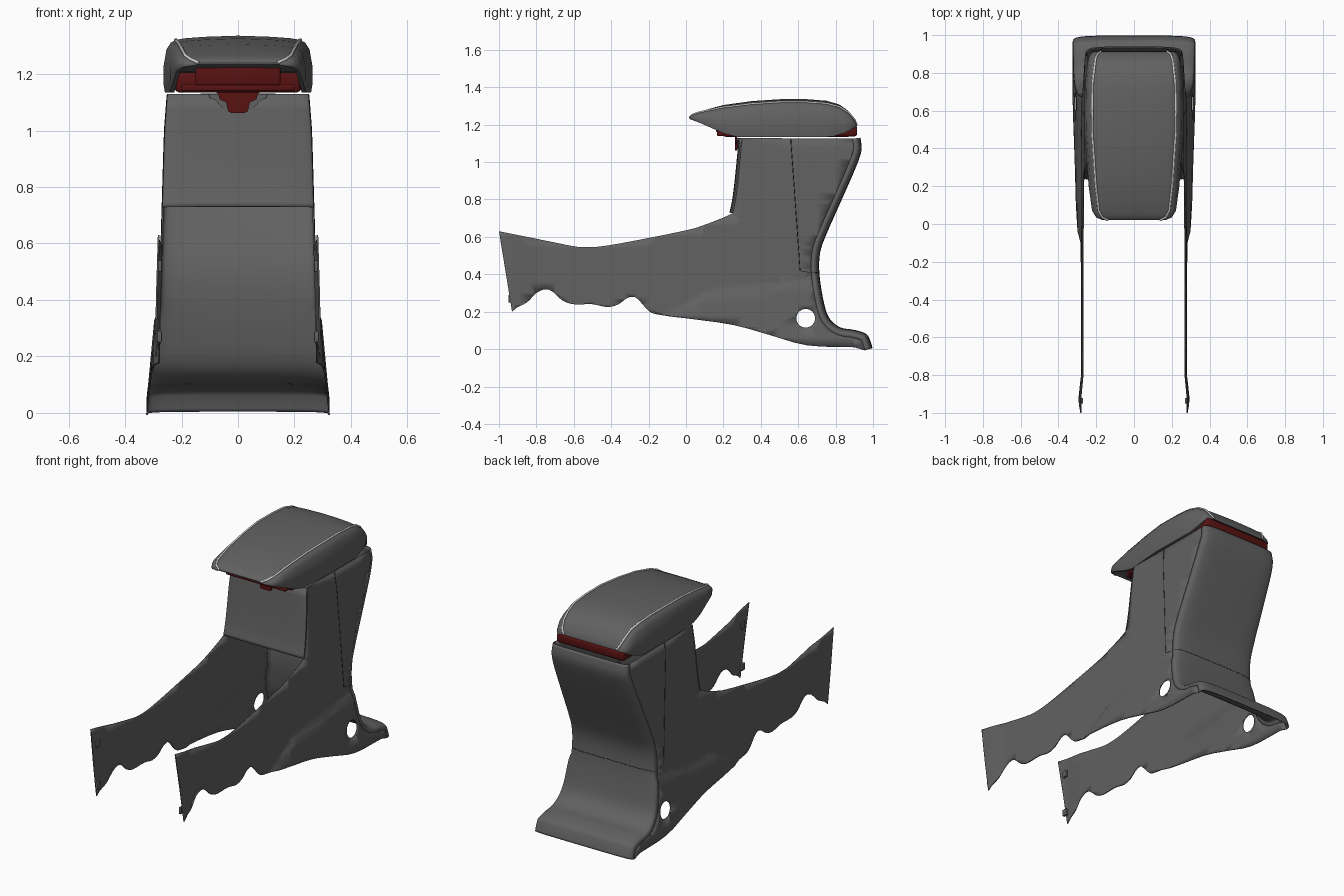
import bpy, bmesh, math
from mathutils import Vector

if "Cube" in bpy.data.objects:
    bpy.data.objects.remove(bpy.data.objects["Cube"])


def material(name, rgb):
    m = bpy.data.materials.new(name)
    m.use_nodes = True
    m.diffuse_color = (*rgb, 1)
    bsdf = m.node_tree.nodes["Principled BSDF"]
    bsdf.inputs["Base Color"].default_value = (*rgb, 1)
    bsdf.inputs["Roughness"].default_value = 0.6
    return m


GREY = material("charcoal grey", (0.12, 0.12, 0.12))
RED = material("dark red", (0.1, 0.006, 0.006))
SILVER = material("light grey", (0.6, 0.6, 0.6))
BLACK = material("seam black", (0.02, 0.02, 0.02))


def finish(name, bm, mat, angle=40):
    me = bpy.data.meshes.new(name)
    bm.to_mesh(me)
    bm.free()
    me.materials.append(mat)
    ob = bpy.data.objects.new(name, me)
    bpy.context.collection.objects.link(ob)
    bpy.ops.object.select_all(action="DESELECT")
    ob.select_set(True)
    bpy.context.view_layer.objects.active = ob
    bpy.ops.object.shade_smooth_by_angle(angle=math.radians(angle))
    return ob


def thicken(ob, t):
    mod = ob.modifiers.new("thickness", "SOLIDIFY")
    mod.thickness, mod.offset = t, 0


def clamp(v):
    return max(0.0, min(1.0, v))


def lerp(table, t):
    for (a, va), (b, vb) in zip(table, table[1:]):
        if t <= b:
            return va + (vb - va) * clamp((t - a) / (b - a))
    return table[-1][1]


def spline(pts, k=4):
    """Smooth curve through 2D points."""
    v = [Vector(p) for p in pts]
    v = [v[0] * 2 - v[1]] + v + [v[-1] * 2 - v[-2]]
    out = []
    for a, b, c, d in zip(v, v[1:], v[2:], v[3:]):
        for i in range(k):
            t = i / k
            out.append(0.5 * (2 * b + (c - a) * t + (2 * a - 5 * b + 4 * c - d) * t * t
                              + (3 * b - a - 3 * c + d) * t ** 3))
    return out + [v[-2]]


# Half width of the console body at a given y and z
WIDTH = [(0, .282), (.4, .276), (.73, .266), (1, .258), (1.13, .248)]
CREASE = [(-.12, .17), (.12, .32), (.7, .38), (1, .4)]


def half_width(y, z):
    d = lerp(CREASE, y) - z
    flare = clamp(d / .05) * (.013 + .027 * clamp(d / .35)) * clamp((y + .25) / .15)
    return lerp(WIDTH, z) + flare + .012 * clamp((-.8 - y) / .12)


def wrap(profile, r, steps=24):
    """Rows of points sweeping a profile from side to side with round corners."""
    rows = []
    for i, p in enumerate(profile):
        t = (profile[min(i + 1, len(profile) - 1)] - profile[max(i - 1, 0)]).normalized()
        n = Vector((-t.y, t.x))
        inner = p - n * r
        w = half_width(*inner)
        row = []
        for j in range(steps + 1):
            a = math.pi * j / steps
            c, s = math.cos(a), max(0, math.sin(a))
            q = inner + n * r * s ** .45
            row.append(Vector((math.copysign(w * abs(c) ** .45, c), q.x, q.y)))
        rows.append(row)
    return rows


def skin(name, rows, mat, closed=False):
    bm = bmesh.new()
    grid = [[bm.verts.new(p) for p in row] for row in rows]
    n = len(rows[0])
    for a, b in zip(grid, grid[1:]):
        for j in range(n if closed else n - 1):
            k = (j + 1) % n
            bm.faces.new((a[j], a[k], b[k], b[j]))
    if closed:
        bm.faces.new(grid[0])
        bm.faces.new(grid[-1])
    bmesh.ops.recalc_face_normals(bm, faces=bm.faces)
    return finish(name, bm, mat)


# Rear panel with kicked-out foot, and front wall of the tower
rear = spline([(.93, 1.13), (.935, 1.06), (.9, .96), (.83, .8), (.75, .62), (.715, .52),
               (.71, .41), (.73, .27), (.76, .17), (.82, .115), (.9, .1), (.96, .08),
               (.98, .05), (.995, .005)])
front = spline([(.235, .73), (.25, .8), (.265, .92), (.285, 1.13)])
rear_rows, front_rows = wrap(rear, .04), wrap(front, .015)
thicken(skin("rear_panel", rear_rows, GREY), .006)
thicken(skin("front_wall", front_rows, GREY), .006)

# Side panels: outline with a round hole, cut into a grid and bent to width
bottom = spline([(-.93, .2), (-.9, .225), (-.85, .25), (-.8, .3), (-.75, .32), (-.71, .305),
                 (-.66, .26), (-.6, .24), (-.5, .24), (-.42, .225), (-.36, .24), (-.32, .27),
                 (-.28, .28), (-.25, .26), (-.2, .205), (-.15, .185), (0, .165), (.25, .13),
                 (.45, .075), (.65, .02), (.9, .01)], 3)
rail_top = spline([(.2, .703), (.1, .665), (0, .635), (-.3, .575), (-.45, .55), (-.53, .545),
                   (-.6, .55), (-.8, .59), (-1, .63)])
outline = bottom + [r[0].yz for r in reversed(rear_rows)]
outline += [r[0].yz for r in reversed(front_rows)] + rail_top
hole = [Vector((.64 + .05 * math.cos(a), .165 + .05 * math.sin(a)))
        for a in (math.tau * i / 28 for i in range(28))]
bm = bmesh.new()
for loop in (outline, hole):
    vs = [bm.verts.new((0, p[0], p[1])) for p in loop]
    for a, b in zip(vs, vs[1:] + vs[:1]):
        bm.edges.new((a, b))
bmesh.ops.triangle_fill(bm, use_beauty=True, use_dissolve=False, edges=bm.edges[:])
cuts = [((0, -.9 + .1 * i, 0), (0, 1, 0)) for i in range(19)]
cuts += [((0, 0, .06 * i), (0, 0, 1)) for i in range(1, 19)]
for (y0, z0), (y1, z1) in zip(CREASE[:2], CREASE[1:3]):
    for drop in (0, .05):
        cuts.append(((0, y0, z0 - drop), (0, z0 - z1, y1 - y0)))
for co, no in cuts:
    bmesh.ops.bisect_plane(bm, geom=bm.verts[:] + bm.edges[:] + bm.faces[:], dist=1e-5,
                           plane_co=co, plane_no=Vector(no).normalized())
for v in bm.verts:
    v.co.x = half_width(v.co.y, v.co.z)
bmesh.ops.recalc_face_normals(bm, faces=bm.faces)
side = finish("side_panels", bm, GREY)
side.modifiers.new("mirror", "MIRROR")
thicken(side, .006)


def tube(name, pts, radius, mat):
    cu = bpy.data.curves.new(name, "CURVE")
    cu.dimensions = "3D"
    cu.bevel_depth, cu.bevel_resolution = radius, 2
    sp = cu.splines.new("POLY")
    sp.points.add(len(pts) - 1)
    for p, q in zip(sp.points, pts):
        p.co = (*q, 1)
    cu.materials.append(mat)
    ob = bpy.data.objects.new(name, cu)
    bpy.context.collection.objects.link(ob)


# Panel seam down each side and across the back
seam = [(.56 + .05 * t, 1.125 - .705 * t) for t in (i / 12 for i in range(13))]
seam = [Vector((half_width(y, z) + .002, y, z)) for y, z in seam]
back = min(rear_rows, key=lambda r: abs(r[12].z - .41))
mirrored = [Vector((-p.x, p.y, p.z)) for p in reversed(seam)]
tube("panel_seam", seam + [p * 1.002 for p in back] + mirrored, .0025, BLACK)

# Padded lid lofted along its length, with hanging side skirts
LID_W = [(.02, .165), (.035, .2), (.07, .222), (.2, .24), (.5, .264), (.75, .26),
         (.87, .243), (.9, .23), (.913, .21)]
LID_TOP = [(.02, 1.24), (.035, 1.255), (.07, 1.27), (.2, 1.305), (.35, 1.326), (.5, 1.336),
           (.65, 1.336), (.75, 1.328), (.82, 1.308), (.87, 1.272), (.9, 1.23), (.913, 1.2)]
LID_LOW = [(.02, 1.23), (.1, 1.2), (.18, 1.16), (.27, 1.135), (.78, 1.135), (.86, 1.16),
           (.913, 1.19)]
SECTION = [(0, 0), (.45, .02), (.7, .045), (.82, .07), (.9, .12), (.96, .24), (1, .55),
           (1, .85), (.98, 1), (.92, 1), (.89, .6), (0, .58)]
stations = [.02, .027, .035, .05, .07, .13, .2, .27, .35, .42, .5, .58, .65, .7, .75, .785,
            .82, .845, .87, .885, .9, .913]


def lid_point(y, u, drop, sign=1):
    top, low = lerp(LID_TOP, y), lerp(LID_LOW, y)
    return Vector((sign * u * lerp(LID_W, y), y, top - drop * (top - low)))


rows = []
for y in stations:
    right = [lid_point(y, u, d) for u, d in SECTION]
    left = [lid_point(y, u, d, -1) for u, d in SECTION[-2:0:-1]]
    rows.append(right + left)
skin("lid", rows, GREY, closed=True)
for label, s in (("left", 1), ("right", -1)):
    tube(label + "_piping", [lid_point(y, .84, .075, s) for y in stations], .006, SILVER)


def box(name, lo, hi, mat, bevel):
    bm = bmesh.new()
    bmesh.ops.create_cube(bm, size=1)
    for v in bm.verts:
        v.co = [a + (b - a) * (c + .5) for a, b, c in zip(lo, hi, v.co)]
    bmesh.ops.bevel(bm, geom=bm.edges[:], offset=bevel, segments=3, affect="EDGES", profile=.5)
    return finish(name, bm, mat)


# Red lid base, front tongue and hinge strip at the back
box("lid_base", (-.22, .2, 1.135), (.22, .88, 1.205), RED, .012)
box("lid_base_tongue", (-.15, .16, 1.16), (.15, .5, 1.23), RED, .008)
box("lid_base_lip", (-.2, .165, 1.14), (.2, .3, 1.165), RED, .006)
box("lid_hinge", (-.225, .78, 1.137), (.225, .915, 1.195), RED, .015)


def plate(name, half_outline, y, depth, mat):
    bm = bmesh.new()
    pts = half_outline + [(-x, z) for x, z in reversed(half_outline)]
    face = bm.faces.new([bm.verts.new((x, y, z)) for x, z in pts])
    ext = bmesh.ops.extrude_face_region(bm, geom=[face])["geom"]
    for v in ext:
        if isinstance(v, bmesh.types.BMVert):
            v.co.y += depth
    bmesh.ops.recalc_face_normals(bm, faces=bm.faces)
    finish(name, bm, mat, 30)


# Latch and its surround on the front wall
plate("latch_surround", [(.105, 1.13), (.1, 1.115), (.08, 1.108), (.06, 1.085), (.045, 1.07)],
      .272, .008, GREY)
plate("latch", [(.1, 1.18), (.1, 1.15), (.07, 1.13), (.065, 1.11), (.042, 1.1), (.035, 1.068),
                (.025, 1.063)], .262, .012, RED)

# Small fixing clips inside the front ends
for label, s in (("left", 1), ("right", -1)):
    for tag, z in (("upper", .52), ("lower", .27)):
        x = s * .278
        box(f"{label}_{tag}_clip", (x - .008, -.95, z - .02), (x + .008, -.92, z + .02), GREY, .003)
